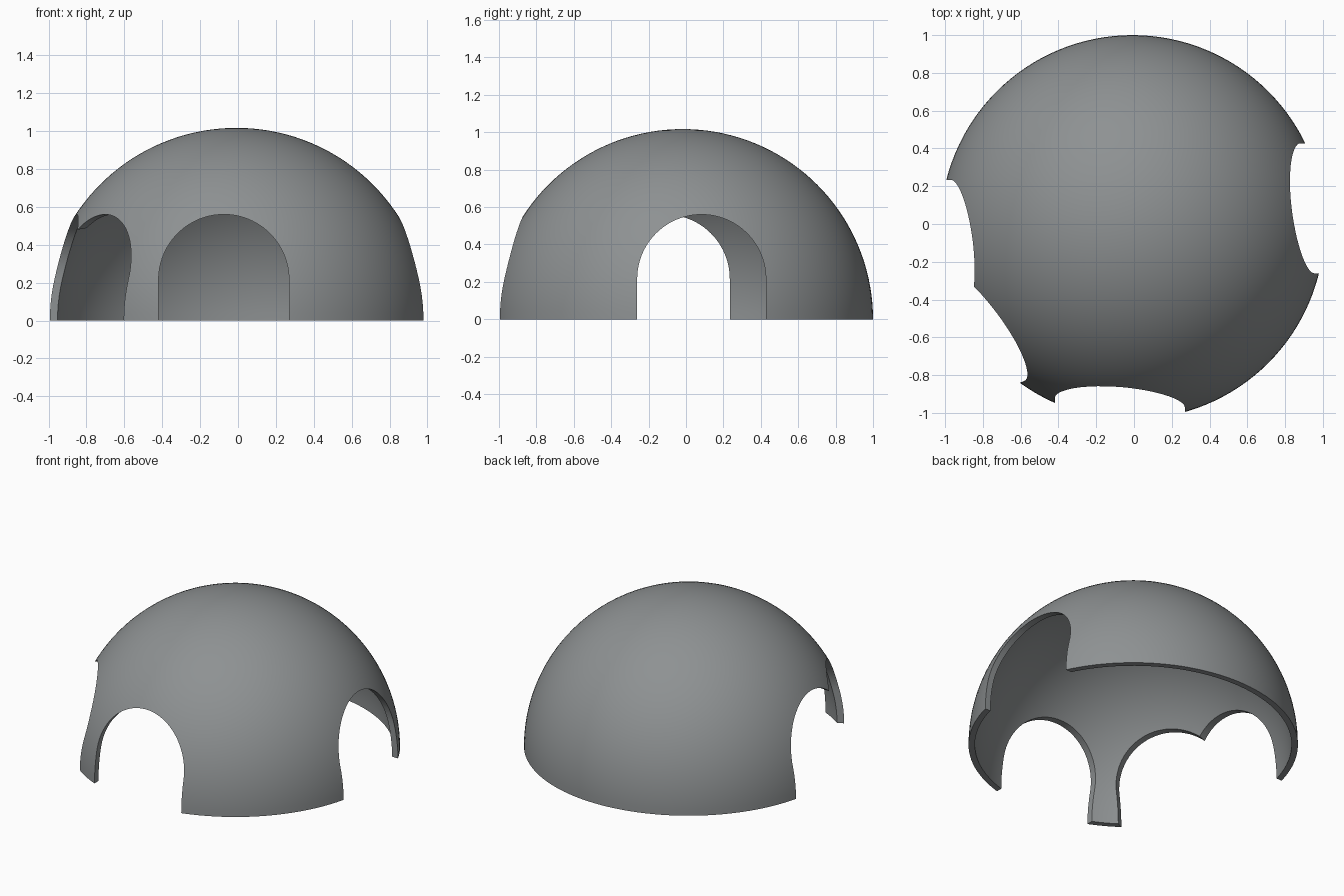
import bpy, bmesh, math
from mathutils import Vector, Matrix

if "Cube" in bpy.data.objects:
    bpy.data.objects.remove(bpy.data.objects["Cube"])

RADIUS, THICK = 1.017, 0.039
CENTRE = Vector((-0.008, -0.017, 0))
ARCH_R, SPRING = 0.344, 0.216

grey = bpy.data.materials.new("concrete_grey")
grey.diffuse_color = (0.27, 0.285, 0.29, 1)
grey.use_nodes = True
grey.node_tree.nodes["Principled BSDF"].inputs["Base Color"].default_value = grey.diffuse_color


def make_object(name, bm):
    bmesh.ops.recalc_face_normals(bm, faces=bm.faces[:])
    mesh = bpy.data.meshes.new(name)
    bm.to_mesh(mesh)
    bm.free()
    obj = bpy.data.objects.new(name, mesh)
    bpy.context.collection.objects.link(obj)
    return obj


# Dome shell: outer and inner quarter arcs revolved around z
def dome_shell():
    bm = bmesh.new()
    steps = 36

    def arc(r):
        return [bm.verts.new((r * math.cos(i / steps * math.pi / 2), 0,
                              r * math.sin(i / steps * math.pi / 2)))
                for i in range(steps + 1)]
    outer, inner = arc(RADIUS), arc(RADIUS - THICK)
    chain = outer[::-1] + inner
    edges = [bm.edges.new(pair) for pair in zip(chain, chain[1:])]
    bmesh.ops.spin(bm, geom=chain + edges, cent=(0, 0, 0), axis=(0, 0, 1),
                   angle=2 * math.pi, steps=128, use_duplicate=False)
    bmesh.ops.remove_doubles(bm, verts=bm.verts[:], dist=1e-4)
    bmesh.ops.translate(bm, verts=bm.verts[:], vec=CENTRE)
    obj = make_object("dome_shell", bm)
    obj.data.materials.append(grey)
    return obj


# Arched doorway prism running outward along the given heading
def doorway_cutter(name, heading, offset):
    bm = bmesh.new()
    outline = [(-ARCH_R, -0.2)]
    outline += [(-ARCH_R * math.cos(i * math.pi / 48),
                 SPRING + ARCH_R * math.sin(i * math.pi / 48)) for i in range(49)]
    outline += [(ARCH_R, -0.2)]
    face = bm.faces.new([bm.verts.new((0.5, offset + s, z)) for s, z in outline])
    out = bmesh.ops.extrude_face_region(bm, geom=[face])["geom"]
    bmesh.ops.translate(bm, vec=(0.8, 0, 0),
                        verts=[v for v in out if isinstance(v, bmesh.types.BMVert)])
    bmesh.ops.rotate(bm, verts=bm.verts[:], cent=(0, 0, 0),
                     matrix=Matrix.Rotation(math.radians(heading), 3, 'Z'))
    obj = make_object(name, bm)
    obj.hide_render = True
    return obj


dome = dome_shell()
bpy.context.view_layer.objects.active = dome
dome.select_set(True)

# Four doorways: heading in degrees, sideways offset from the origin
for name, heading, offset in (("front_doorway", -90, -0.075),
                              ("right_doorway", 0, 0.083),
                              ("left_doorway", 180, 0.11),
                              ("corner_doorway", 205, 0.163)):
    cutter = doorway_cutter(name, heading, offset)
    mod = dome.modifiers.new(name, 'BOOLEAN')
    mod.operation = 'DIFFERENCE'
    mod.solver = 'EXACT'
    mod.object = cutter
    bpy.ops.object.modifier_apply(modifier=mod.name)
    bpy.data.objects.remove(cutter)

bpy.ops.object.shade_smooth_by_angle(angle=math.radians(30))
